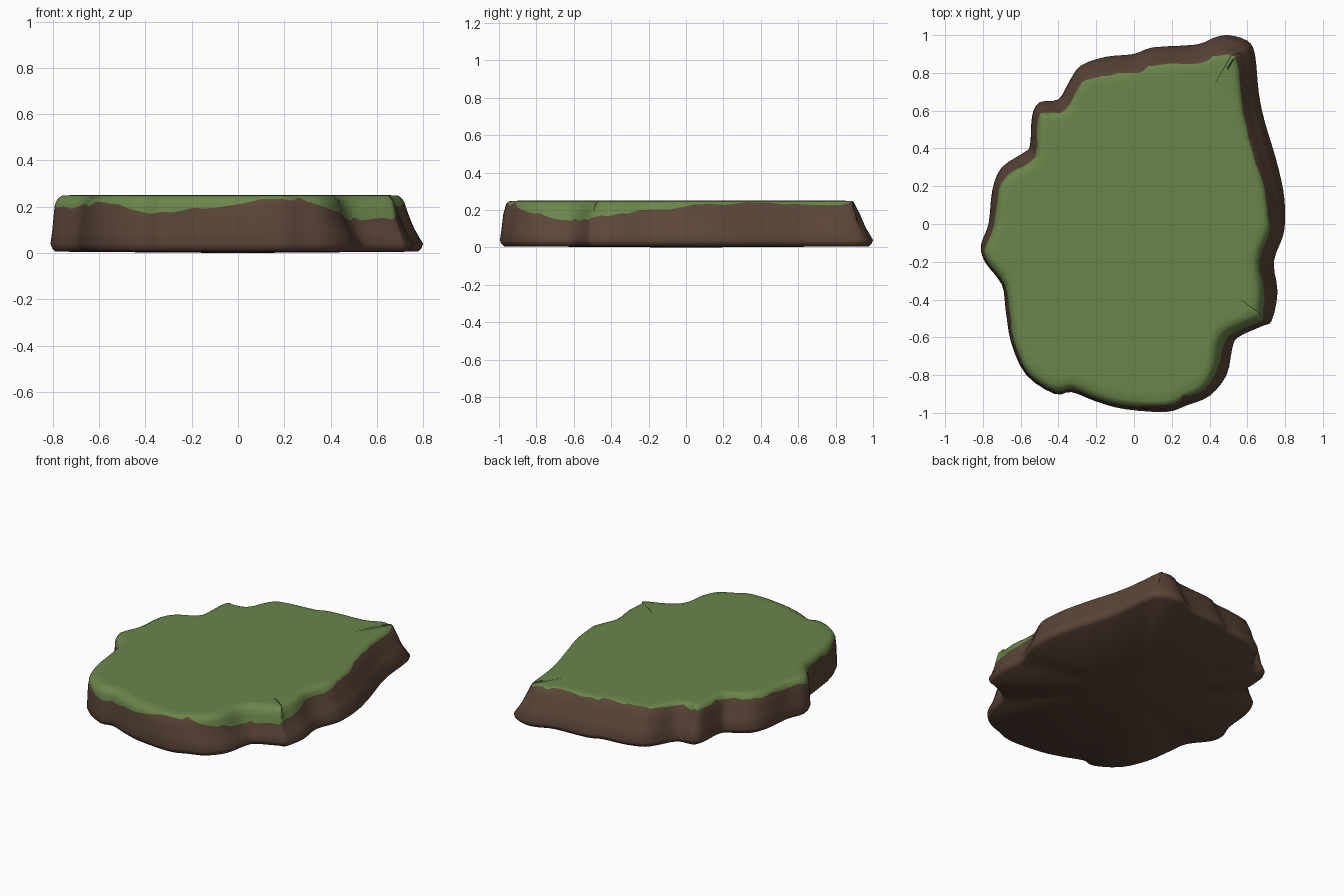
import bpy, bmesh, math, random
from mathutils import Vector

if "Cube" in bpy.data.objects:
    bpy.data.objects.remove(bpy.data.objects["Cube"])
random.seed(4)

def material(name, rgb):
    m = bpy.data.materials.new(name)
    m.diffuse_color = (*rgb, 1)
    m.use_nodes = True
    m.node_tree.nodes["Principled BSDF"].inputs["Base Color"].default_value = m.diffuse_color
    return m

# Outline of the island foot, counterclockwise from the right
OUT = [(.80,.05),(.79,.18),(.75,.35),(.69,.55),(.66,.70),(.64,.90),(.60,.97),(.50,1.0),
       (.42,.985),(.33,.95),(.10,.935),(0,.90),(-.15,.885),(-.28,.84),(-.34,.76),(-.40,.66),
       (-.50,.645),(-.54,.57),(-.55,.42),(-.58,.38),(-.70,.30),(-.75,.18),(-.77,0),(-.81,-.11),
       (-.79,-.20),(-.70,-.32),(-.68,-.45),(-.65,-.63),(-.57,-.80),(-.42,-.90),(-.33,-.89),
       (-.20,-.94),(-.05,-.98),(.17,-.995),(.28,-.96),(.40,-.91),(.49,-.80),(.52,-.66),(.55,-.60),
       (.68,-.54),(.73,-.51),(.76,-.36),(.74,-.20),(.79,-.06)]
# Height of the lower grass edge, by outline point number
GRASS = [(0,.24),(5,.235),(8,.245),(13,.245),(16,.23),(22,.22),(25,.2),(28,.22),(29,.175),
         (31,.19),(33,.24),(34,.235),(35,.21),(37,.15),(39,.15),(40,.17),(42,.2),(44,.24)]

def grass_z(u):
    for (a, za), (b, zb) in zip(GRASS, GRASS[1:]):
        if a <= u <= b:
            z = za + (zb - za) * (u - a) / (b - a)
            return min(.246, max(.14, z + random.uniform(-.012, .006)))

# Smooth the outline with a spline
P = [Vector(p) for p in OUT]
n, SUB = len(P), 3
pts, gz = [], []
for i in range(n):
    a, b, c, d = (P[(i + k) % n] for k in (-1, 0, 1, 2))
    for s in range(SUB):
        t = s / SUB
        pts.append(.5 * (2*b + (c - a)*t + (2*a - 5*b + 4*c - d)*t*t + (3*b - a - 3*c + d)*t**3))
        gz.append(grass_z(i + t))
N = len(pts)
normals = []
for i in range(N):
    t = pts[(i + 3) % N] - pts[i - 3]
    normals.append(Vector((t.y, -t.x)).normalized())

def inset(z, nrm):
    """Wall profile: rounded foot, leaning wall, rounded rim."""
    if z < .04:
        return .03 * ((.04 - z) / .04) ** 2
    wall = .05 + .03 * (nrm.x + nrm.y)
    r = wall * min(1, (z - .04) / .16) ** .8
    if z > .19:
        r += .045 * (1 - math.sqrt(max(0, 1 - ((z - .19) / .06) ** 2)))
    return r

bm = bmesh.new()
def ring(height):
    vs = []
    for i in range(N):
        z = height(gz[i])
        q = pts[i] - normals[i] * inset(z, normals[i])
        vs.append(bm.verts.new((q.x, q.y, z)))
    return vs

# Earth rings up to the grass edge, then grass rings over the rim
rings = [ring(f) for f in (lambda g: .006, lambda g: .02, lambda g: .04,
                           lambda g: .04 + (g - .04) * .35, lambda g: .04 + (g - .04) * .7,
                           lambda g: g, lambda g: g + (.249 - g) * .4,
                           lambda g: g + (.249 - g) * .75, lambda g: .249)]
for f in (.95, .75):
    rings.append([bm.verts.new((v.co.x * f, v.co.y * f, .25)) for v in rings[8]])
for k in range(len(rings) - 1):
    for i in range(N):
        j = (i + 1) % N
        face = bm.faces.new((rings[k][i], rings[k][j], rings[k+1][j], rings[k+1][i]))
        face.material_index = 1 if k >= 5 else 0
# Grass top and earth underside as fans
for loop, z, m in ((rings[-1], .25, 1), (rings[0], 0, 0)):
    c = bm.verts.new((0, 0, z))
    for i in range(N):
        f = bm.faces.new((loop[i], loop[(i + 1) % N], c))
        f.material_index = m
bmesh.ops.recalc_face_normals(bm, faces=bm.faces)
for f in bm.faces:
    f.smooth = True

me = bpy.data.meshes.new("grassy_ground_slab")
bm.to_mesh(me)
bm.free()
me.materials.append(material("earth brown", (.107, .061, .040)))
me.materials.append(material("grass green", (.144, .235, .069)))
ob = bpy.data.objects.new("grassy_ground_slab", me)
bpy.context.collection.objects.link(ob)
